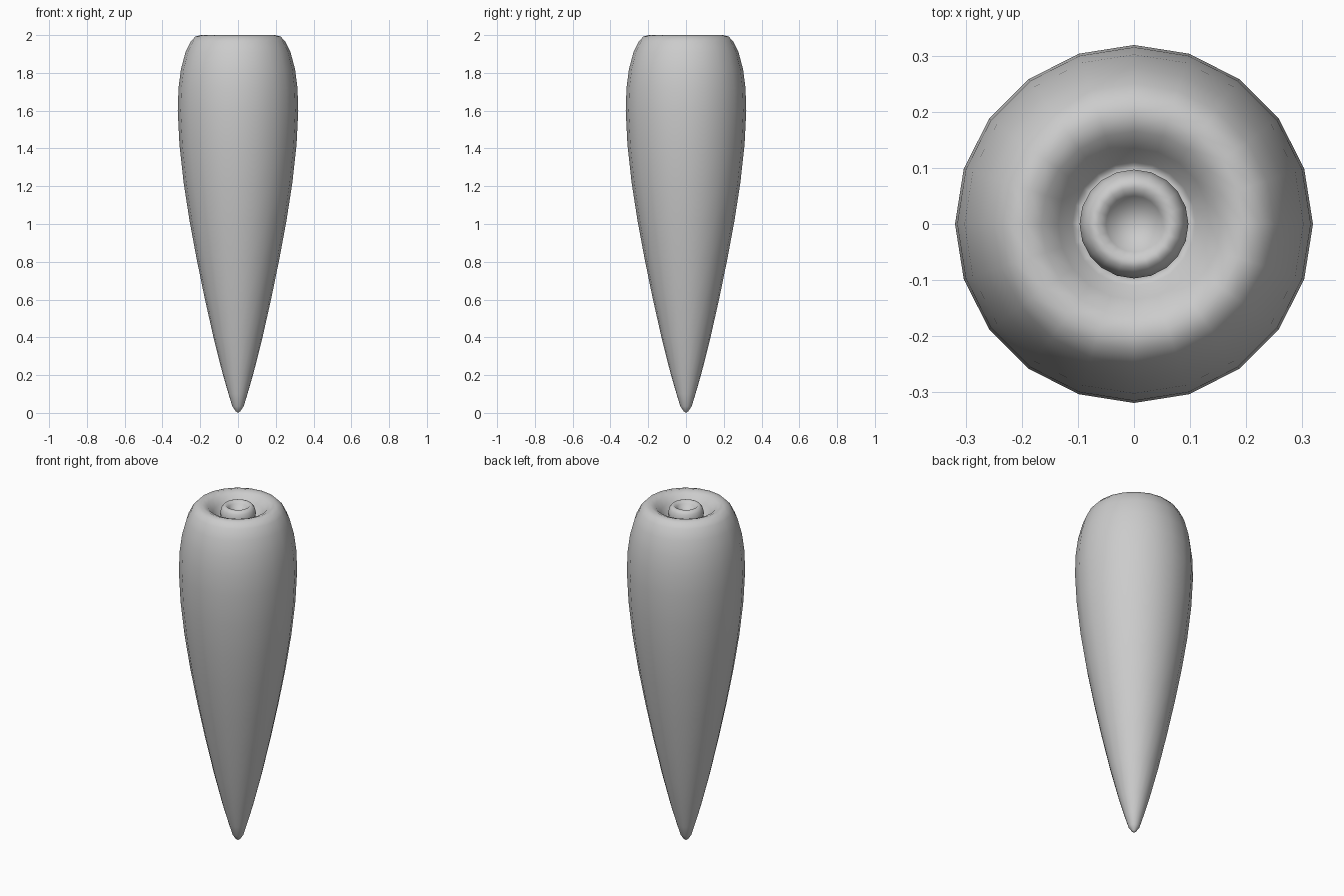
import bpy, bmesh
from math import cos, sin, tau

if "Cube" in bpy.data.objects:
    bpy.data.objects.remove(bpy.data.objects["Cube"])

SIDES = 20


def lathe(name, profile):
    """Revolve (radius, height) points about z; radius 0 becomes a pole."""
    bm = bmesh.new()
    rings = []
    for r, z in profile:
        n = SIDES if r > 0 else 1
        rings.append([bm.verts.new((r * cos(tau * i / SIDES), r * sin(tau * i / SIDES), z))
                      for i in range(n)])
    for a, b in zip(rings, rings[1:]):
        for i in range(SIDES):
            j = (i + 1) % SIDES
            quad = [a[i % len(a)], a[j % len(a)], b[j % len(b)], b[i % len(b)]]
            bm.faces.new(list(dict.fromkeys(quad)))
    bmesh.ops.recalc_face_normals(bm, faces=bm.faces)
    for f in bm.faces:
        f.smooth = True
    mesh = bpy.data.meshes.new(name)
    bm.to_mesh(mesh)
    bm.free()
    obj = bpy.data.objects.new(name, mesh)
    bpy.context.collection.objects.link(obj)
    return obj


# Tapered root with rounded shoulder, sunken crown and dimpled stem stub
lathe("carrot_root", [
    (0, 0), (0.012, 0.008), (0.03, 0.035), (0.05, 0.1), (0.082, 0.21),
    (0.13, 0.4), (0.179, 0.62), (0.22, 0.82), (0.257, 1.02), (0.288, 1.22),
    (0.31, 1.42), (0.319, 1.6), (0.315, 1.72), (0.302, 1.82), (0.278, 1.91),
    (0.25, 1.967), (0.225, 1.993), (0.195, 2.0), (0.165, 1.988), (0.135, 1.955),
    (0.11, 1.92), (0.09, 1.905),
    (0.094, 1.925), (0.097, 1.95), (0.09, 1.977), (0.078, 1.992), (0.064, 1.994),
    (0.05, 1.98), (0.035, 1.96), (0, 1.95),
])
